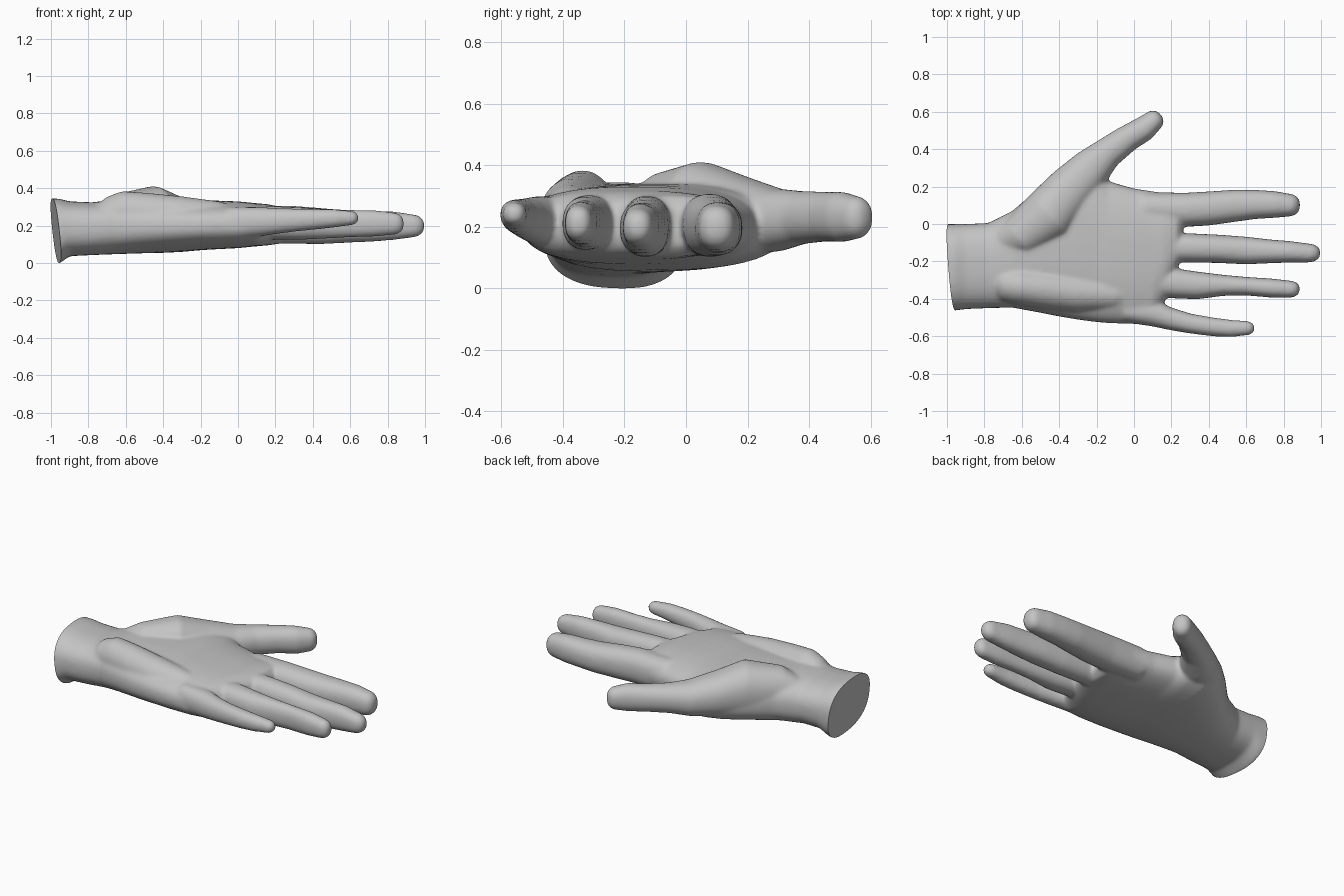
import bpy, bmesh, math
from mathutils import Vector

if "Cube" in bpy.data.objects:
    bpy.data.objects.remove(bpy.data.objects["Cube"])

# Single plain grey for the whole hand
grey = bpy.data.materials.new("plain_grey")
grey.use_nodes = True
GREY = (0.55, 0.55, 0.55, 1)
grey.diffuse_color = GREY
grey.node_tree.nodes["Principled BSDF"].inputs["Base Color"].default_value = GREY

bm = bmesh.new()
SIDES = 40


def loft(sections, heading=0, power=2.0, tip=0):
    """Closed tube through (x, y, z, half_width, half_height) rings."""
    a = math.radians(heading)
    along = Vector((math.cos(a), math.sin(a), 0))
    across = Vector((-math.sin(a), math.cos(a), 0))
    sections = list(sections)
    if tip:  # rounded end
        x, y, z, w, h = sections[-1]
        for deg in (20, 40, 58, 74, 84):
            t = math.radians(deg)
            p = Vector((x, y, z)) + along * tip * math.sin(t)
            k = math.cos(t) ** 0.8
            sections.append((*p, w * k, h * k))
    rings = []
    for x, y, z, w, h in sections:
        ring = []
        for i in range(SIDES):
            t = 2 * math.pi * i / SIDES
            c, s = math.cos(t), math.sin(t)
            u = math.copysign(abs(c) ** (2 / power), c) * w
            v = math.copysign(abs(s) ** (2 / power), s) * h
            ring.append(bm.verts.new(Vector((x, y, z + v)) + across * u))
        rings.append(ring)
    for r, q in zip(rings, rings[1:]):
        for i in range(SIDES):
            j = (i + 1) % SIDES
            bm.faces.new((r[i], r[j], q[j], q[i]))
    bm.faces.new(rings[0][::-1])
    bm.faces.new(rings[-1])


def finger(rows, tip, power=2.3):
    """Rows of (x, y_low, y_high, z_low, z_high)."""
    loft([(x, (a + b) / 2, (c + d) / 2, (b - a) / 2, (d - c) / 2)
          for x, a, b, c, d in rows], power=power, tip=tip)


# Wrist and palm
finger([(-1.08, -.465, .0, .0, .35), (-.96, -.463, .0, .0, .35),
        (-.90, -.455, .0, .042, .335), (-.78, -.45, .005, .048, .33),
        (-.65, -.447, .07, .053, .345), (-.50, -.475, .20, .058, .345),
        (-.40, -.495, .28, .06, .345), (-.30, -.512, .33, .065, .345),
        (-.20, -.525, .29, .074, .34), (-.14, -.53, .23, .078, .34),
        (0, -.535, .19, .085, .335), (.10, -.53, .175, .095, .325),
        (.16, -.42, .167, .10, .32), (.23, -.25, .16, .11, .305),
        (.26, -.12, .10, .14, .27)], 0, 2.5)

# Index finger
finger([(.05, .0, .17, .11, .31), (.28, -.015, .167, .108, .312),
        (.40, -.008, .174, .108, .303), (.55, .013, .184, .112, .29),
        (.65, .027, .182, .118, .287), (.75, .033, .176, .122, .285),
        (.83, .04, .162, .13, .275)], .058)

# Middle finger
finger([(.05, -.20, -.05, .11, .31), (.30, -.207, -.05, .108, .305),
        (.45, -.208, -.057, .107, .297), (.60, -.216, -.068, .115, .285),
        (.72, -.21, -.082, .12, .283), (.84, -.206, -.092, .13, .28),
        (.93, -.206, -.104, .142, .266)], .067)

# Ring finger
finger([(.0, -.38, -.24, .13, .31), (.22, -.398, -.237, .13, .308),
        (.34, -.402, -.255, .13, .302), (.48, -.384, -.272, .137, .293),
        (.60, -.382, -.283, .143, .29), (.74, -.394, -.292, .148, .287),
        (.835, -.394, -.303, .157, .275)], .052)

# Little finger
loft([(-.05, -.46, .22, .065, .085), (.10, -.475, .225, .072, .08),
      (.20, -.508, .23, .06, .07), (.30, -.532, .235, .053, .062),
      (.42, -.55, .24, .05, .055), (.52, -.559, .244, .046, .048),
      (.60, -.557, .246, .039, .039)], heading=-5, power=2.2, tip=.045)

# Thumb with its fleshy base
loft([(-.78, -.14, .20, .07, .09), (-.62, -.08, .235, .12, .145),
      (-.45, .05, .255, .15, .162), (-.34, .18, .24, .132, .128),
      (-.23, .295, .227, .11, .102), (-.145, .378, .235, .084, .086),
      (-.04, .455, .238, .073, .081), (.05, .508, .237, .068, .082),
      (.105, .553, .235, .056, .07)], heading=41, power=2.2, tip=.05)

# Heel of the palm on the little-finger side
loft([(-.78, -.30, .24, .07, .06), (-.70, -.325, .26, .09, .10),
      (-.62, -.335, .27, .10, .12), (-.48, -.35, .265, .105, .115),
      (-.30, -.37, .25, .105, .112), (-.10, -.38, .23, .09, .105),
      (.05, -.39, .22, .06, .07)], heading=-5)

mesh = bpy.data.meshes.new("hand")
bmesh.ops.recalc_face_normals(bm, faces=bm.faces[:])
bm.to_mesh(mesh)
bm.free()
hand = bpy.data.objects.new("hand", mesh)
bpy.context.collection.objects.link(hand)
bpy.context.view_layer.objects.active = hand
hand.select_set(True)

# Fuse the parts into one skin and soften the joins
remesh = hand.modifiers.new("fuse", 'REMESH')
remesh.mode = 'VOXEL'
remesh.voxel_size = 0.01
soften = hand.modifiers.new("soften", 'SMOOTH')
soften.factor = 0.5
soften.iterations = 12
for name in ("fuse", "soften"):
    bpy.ops.object.modifier_apply(modifier=name)

# Slanted flat cut across the wrist
bm = bmesh.new()
bm.from_mesh(hand.data)
cut = bmesh.ops.bisect_plane(
    bm, geom=bm.verts[:] + bm.edges[:] + bm.faces[:],
    plane_co=(-.975, -.22, .18), plane_no=Vector((-1, -.08, -.11)).normalized(),
    clear_outer=True)
rim = [e for e in cut["geom_cut"] if isinstance(e, bmesh.types.BMEdge)]
bmesh.ops.holes_fill(bm, edges=rim, sides=0)
low = min(v.co.z for v in bm.verts)
bmesh.ops.translate(bm, verts=bm.verts[:], vec=(0, 0, -low))
bmesh.ops.recalc_face_normals(bm, faces=bm.faces[:])
bm.to_mesh(hand.data)
bm.free()

hand.data.materials.clear()
hand.data.materials.append(grey)
bpy.ops.object.shade_smooth_by_angle(angle=math.radians(40))
